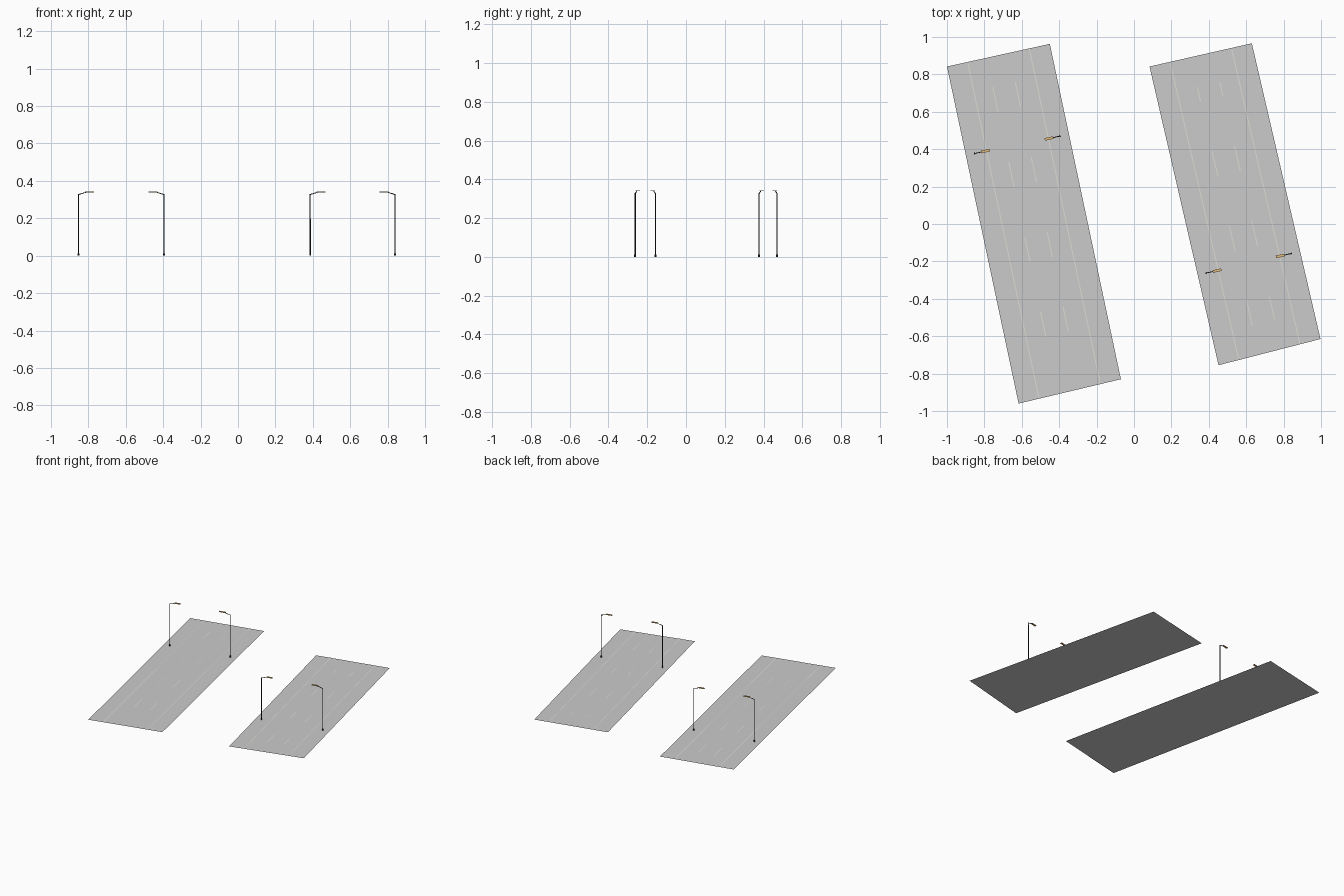
import bpy, bmesh, math
from mathutils import Vector, Matrix

if "Cube" in bpy.data.objects:
    bpy.data.objects.remove(bpy.data.objects["Cube"])


def material(name, rgb):
    m = bpy.data.materials.new(name)
    m.diffuse_color = (*rgb, 1)
    m.use_nodes = True
    m.node_tree.nodes["Principled BSDF"].inputs["Base Color"].default_value = m.diffuse_color
    return m


PAINT = material("road_paint", (0.75, 0.73, 0.66))
STEEL = material("dark_steel", (0.03, 0.03, 0.03))
GLOW = material("lamp_amber", (0.75, 0.5, 0.2))


def finish(name, bm, mat=None):
    mesh = bpy.data.meshes.new(name)
    bm.to_mesh(mesh)
    bm.free()
    ob = bpy.data.objects.new(name, mesh)
    bpy.context.collection.objects.link(ob)
    if mat:
        mesh.materials.append(mat)
    return ob


def quad(bm, pts):
    f = bm.faces.new([bm.verts.new(p) for p in pts])
    f.normal_update()
    if f.normal.z < 0:
        f.normal_flip()


def rod(bm, a, b, r1, r2, sides=8):
    a, b = Vector(a), Vector(b)
    d = b - a
    m = Matrix.Translation((a + b) / 2) @ d.to_track_quat('Z', 'Y').to_matrix().to_4x4()
    bmesh.ops.create_cone(bm, cap_ends=True, segments=sides, radius1=r1,
                          radius2=r2, depth=d.length, matrix=m)


def road(side, corners, first, dash_count, short_first):
    # Asphalt sheet; corners run back left, back right, front right, front left
    bl, br, fr, fl = [Vector((*c, 0)) for c in corners]
    bm = bmesh.new()
    quad(bm, (fl, fr, br, bl))
    finish(side + "_road", bm)

    along = (fl - bl).normalized()
    across = (br - bl).normalized()
    up = Vector((0, 0, 0.001))
    half = across * 0.0025

    # Solid edge lines
    bm = bmesh.new()
    for t in (0.2, 0.8):
        a, b = bl.lerp(br, t) + up, fl.lerp(fr, t) + up
        quad(bm, (a - half, a + half, b + half, b - half))
    finish(side + "_edge_lines", bm, PAINT)

    # Dashed lane lines
    bm = bmesh.new()
    for lane in range(2):
        start = Vector((*first, 0)) + across * 0.123 * lane + up
        for i in range(dash_count):
            cut = 0.06 if i == 0 and short_first else 0
            a = start + along * (0.41 * i + cut)
            b = start + along * (0.41 * i + 0.137)
            quad(bm, (a - half, a + half, b + half, b - half))
    finish(side + "_lane_dashes", bm, PAINT)


def street_lamp(name, x, y, sign):
    yaw = math.radians(12.5)
    inward = Vector((math.cos(yaw), math.sin(yaw), 0)) * sign
    base = Vector((x, y, 0))
    up = Vector((0, 0, 1))
    # Foot, post and bracket arm
    bm = bmesh.new()
    rod(bm, base, base + up * 0.012, 0.005, 0.005)
    rod(bm, base, base + up * 0.329, 0.0032, 0.0028)
    tip = base + inward * 0.04 + up * 0.339
    rod(bm, base + up * 0.327, tip, 0.0025, 0.002)
    finish(name + "_post", bm, STEEL)
    # Flat lamp head
    bm = bmesh.new()
    centre = base + inward * 0.06 + up * 0.341
    m = (Matrix.Translation(centre) @ Matrix.Rotation(yaw, 4, 'Z')
         @ Matrix.Diagonal((0.046, 0.014, 0.004, 1)))
    bmesh.ops.create_cube(bm, size=1, matrix=m)
    finish(name + "_head", bm, GLOW)


road("left", [(-1, 0.842), (-0.45, 0.963), (-0.07, -0.83), (-0.617, -0.96)],
     (-0.755, 0.733), 4, False)
road("right", [(0.083, 0.842), (0.63, 0.966), (0.997, -0.615), (0.452, -0.755)],
     (0.325, 0.79), 4, True)

for i, (x, y, sign) in enumerate([(-0.852, 0.377, 1), (-0.396, 0.47, -1),
                                  (0.386, -0.262, 1), (0.84, -0.158, -1)]):
    street_lamp(f"street_lamp_{i + 1}", x, y, sign)
